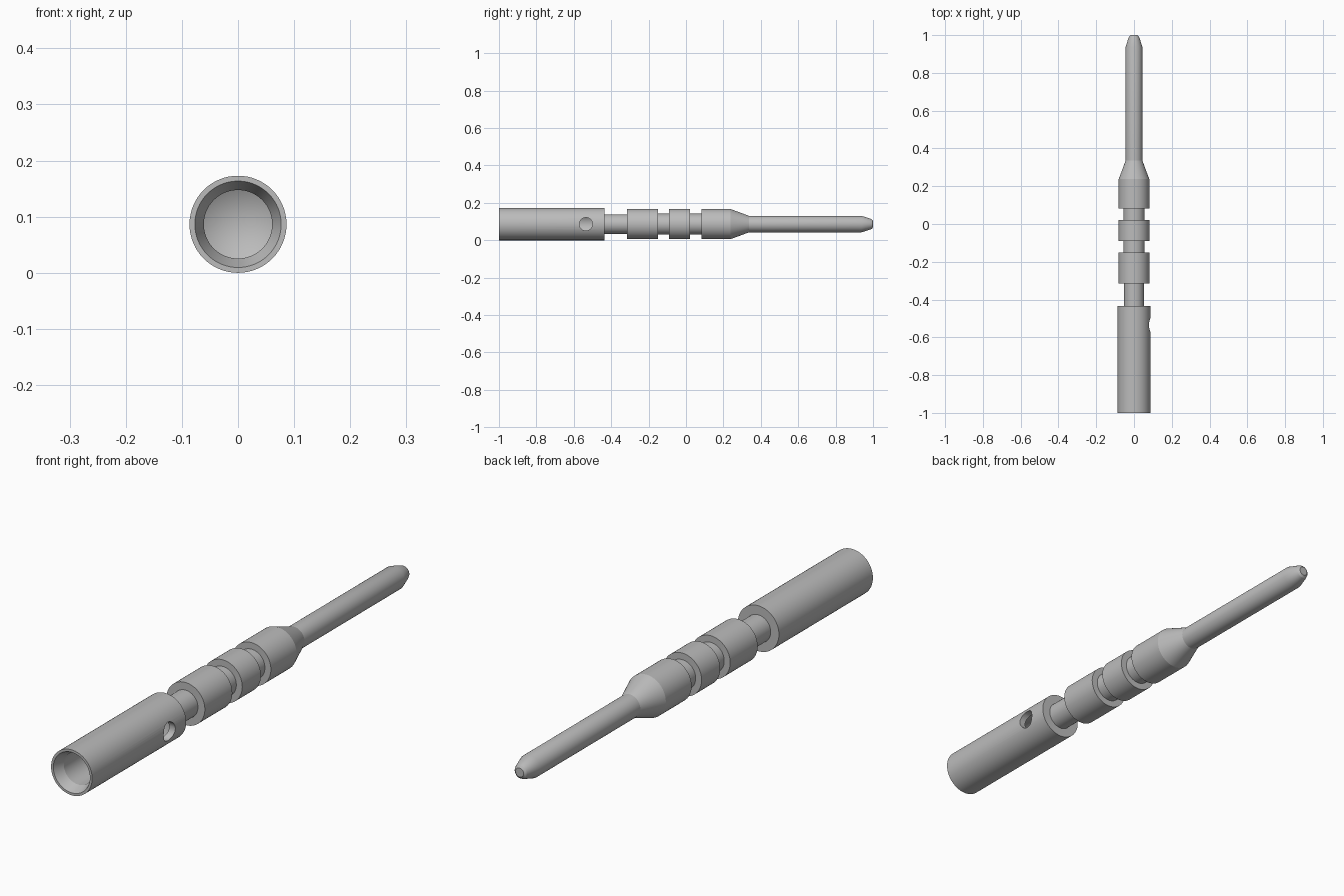
import bpy, bmesh, math
from mathutils import Matrix

RADIUS = 0.0865  # sleeve radius, also the height of the axis
SIDES = 64

if "Cube" in bpy.data.objects:
    bpy.data.objects.remove(bpy.data.objects["Cube"], do_unlink=True)

metal = bpy.data.materials.new("grey metal")
metal.use_nodes = True
grey = (0.5, 0.5, 0.5, 1)
metal.diffuse_color = grey
metal.node_tree.nodes["Principled BSDF"].inputs["Base Color"].default_value = grey


def add_object(name, bm):
    bmesh.ops.recalc_face_normals(bm, faces=bm.faces)
    mesh = bpy.data.meshes.new(name)
    bm.to_mesh(mesh)
    bm.free()
    mesh.materials.append(metal)
    ob = bpy.data.objects.new(name, mesh)
    bpy.context.collection.objects.link(ob)
    return ob


def lathe(name, profile):
    """Turn (y, radius) points about the long axis; ends lie on the axis."""
    bm = bmesh.new()
    verts = [bm.verts.new((r, y, RADIUS)) for y, r in profile]
    edges = [bm.edges.new(pair) for pair in zip(verts, verts[1:])]
    bmesh.ops.spin(bm, geom=verts + edges, cent=(0, 0, RADIUS), axis=(0, 1, 0),
                   angle=math.tau, steps=SIDES, use_merge=True)
    bmesh.ops.remove_doubles(bm, verts=bm.verts, dist=1e-5)
    return add_object(name, bm)


def smooth(ob):
    bpy.ops.object.select_all(action="DESELECT")
    ob.select_set(True)
    bpy.context.view_layer.objects.active = ob
    bpy.ops.object.shade_smooth_by_angle(angle=math.radians(20))


# Hollow sleeve: outer wall, flared mouth, bore and drilled conical bottom
sleeve = lathe("wire_sleeve", [
    (-0.435, 0), (-0.435, RADIUS), (-1, RADIUS), (-1, 0.077),
    (-0.96, 0.061), (-0.49, 0.061), (-0.455, 0)])

# Inspection hole through the +x wall
bm = bmesh.new()
bmesh.ops.create_cone(
    bm, cap_ends=True, segments=32, radius1=0.035, radius2=0.035, depth=0.1,
    matrix=Matrix.Translation((0.07, -0.535, RADIUS)) @ Matrix.Rotation(math.pi / 2, 4, "Y"))
cutter = add_object("inspection_hole_cutter", bm)
cutter.hide_render = True
bpy.context.view_layer.objects.active = sleeve
cut = sleeve.modifiers.new("inspection_hole", "BOOLEAN")
cut.operation = "DIFFERENCE"
cut.solver = "EXACT"
cut.object = cutter
bpy.ops.object.modifier_apply(modifier=cut.name)
bpy.data.objects.remove(cutter, do_unlink=True)

# Grooved body with collars, taper and rounded contact pin
shaft = lathe("contact_pin", [
    (-0.435, 0), (-0.435, 0.052), (-0.315, 0.052),
    (-0.315, 0.081), (-0.15, 0.081), (-0.15, 0.056), (-0.09, 0.056),
    (-0.09, 0.081), (0.022, 0.081), (0.022, 0.056), (0.082, 0.056),
    (0.082, 0.081), (0.237, 0.081), (0.337, 0.044),
    (0.938, 0.044), (0.983, 0.03), (0.994, 0.025), (1, 0.017), (1, 0)])

for part in (sleeve, shaft):
    smooth(part)
